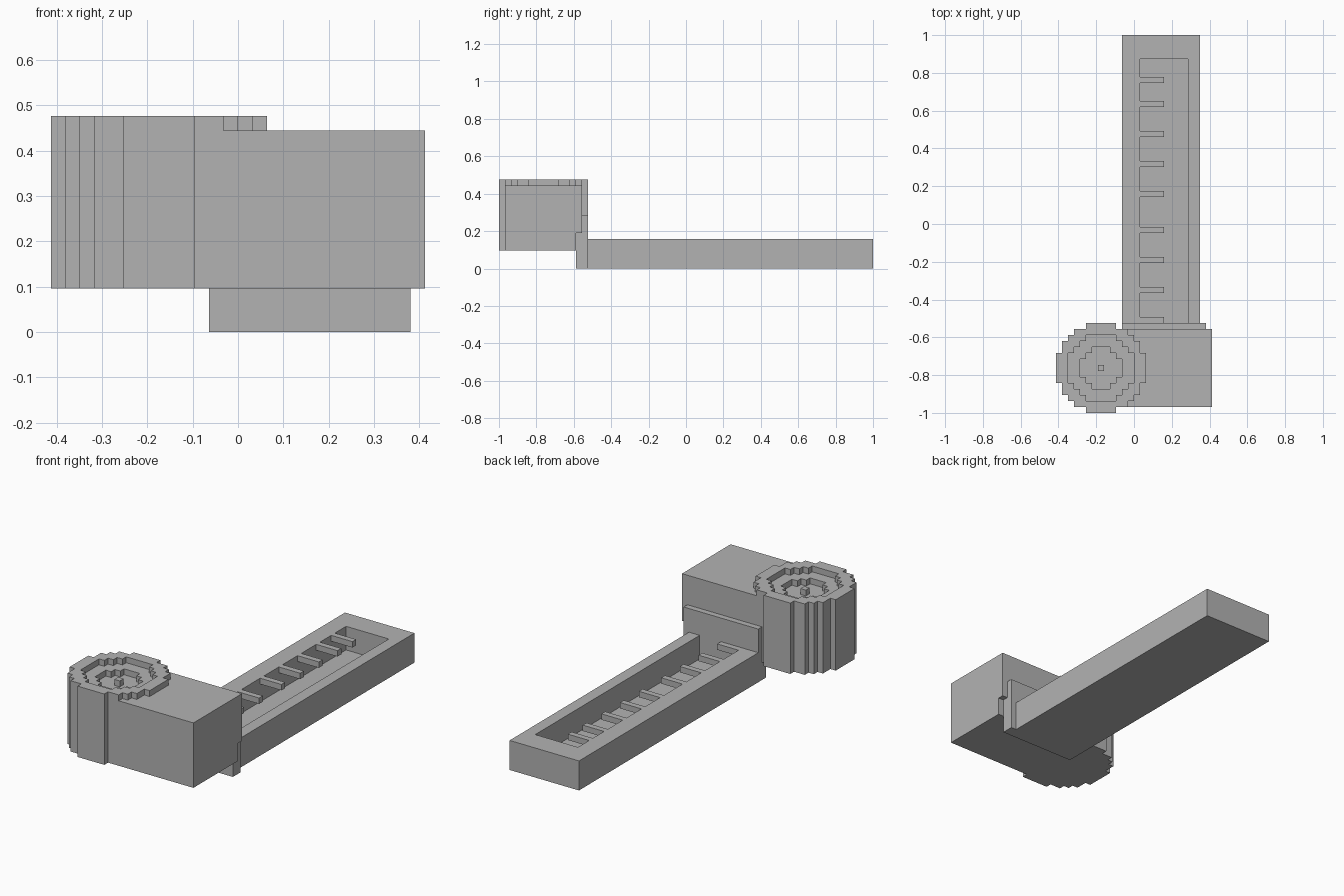
import bpy, bmesh
from mathutils import Vector

old = bpy.data.objects.get("Cube")
if old:
    bpy.data.objects.remove(old, do_unlink=True)

# Everything is laid out on a block grid, counted from the lower corner
U = 2 / 63
ORIGIN = Vector((13, 31.5, 0))

grey = bpy.data.materials.new("plain_grey")
grey.use_nodes = True
COLOUR = (0.45, 0.45, 0.45, 1)
grey.diffuse_color = COLOUR
grey.node_tree.nodes["Principled BSDF"].inputs["Base Color"].default_value = COLOUR


def finish(name, bm):
    """Turn grid coordinates into a finished object."""
    bmesh.ops.remove_doubles(bm, verts=bm.verts, dist=0.001)
    bmesh.ops.recalc_face_normals(bm, faces=bm.faces)
    for v in bm.verts:
        v.co = (v.co - ORIGIN) * U
    mesh = bpy.data.meshes.new(name)
    bm.to_mesh(mesh)
    bm.free()
    mesh.materials.append(grey)
    obj = bpy.data.objects.new(name, mesh)
    bpy.context.collection.objects.link(obj)
    return obj


def prism(name, profile, axis, start, end):
    """Extrude a profile along x (points are y, z) or along y (points are x, z)."""
    bm = bmesh.new()
    place = (lambda a, b: (start, a, b)) if axis == "x" else (lambda a, b: (a, start, b))
    face = bm.faces.new([bm.verts.new(place(a, b)) for a, b in profile])
    out = bmesh.ops.extrude_face_region(bm, geom=[face])
    step = Vector((end - start, 0, 0)) if axis == "x" else Vector((0, end - start, 0))
    for v in out["geom"]:
        if isinstance(v, bmesh.types.BMVert):
            v.co += step
    return finish(name, bm)


def block(name, x, y, z):
    rect = [(y[0], z[0]), (y[1], z[0]), (y[1], z[1]), (y[0], z[1])]
    return prism(name, rect, "x", *x)


# Stepped round drum with a two-level dished top and a centre pin
BASE, RIM, MID = 3, 15, 7


def drum_height(i, j):
    d = (i - MID) ** 2 + (j - MID) ** 2
    if d > 56:
        return BASE
    if d > 30:
        return RIM
    if d > 12 or d == 0:
        return RIM - 1
    return RIM - 2


bm = bmesh.new()


def quad(*points):
    bm.faces.new([bm.verts.new(p) for p in points])


for i in range(RIM):
    for j in range(RIM):
        h = drum_height(i, j)
        if h == BASE:
            continue
        ring = [(i, j), (i + 1, j), (i + 1, j + 1), (i, j + 1)]
        quad(*[(a, b, h) for a, b in ring])
        quad(*[(a, b, BASE) for a, b in reversed(ring)])
        for k, (di, dj) in enumerate([(0, -1), (1, 0), (0, 1), (-1, 0)]):
            low = drum_height(i + di, j + dj)
            if low < h:
                p, q = ring[k], ring[(k + 1) % 4]
                quad((*p, low), (*q, low), (*q, h), (*p, h))
finish("drum", bm)

# Body beside the drum, with a slot along its lower back edge
prism("body", [(1, 3), (13, 3), (13, 6), (14, 6), (14, 14), (1, 14)], "x", 12, 26)

# Hooked plate that sits in the slot
prism("hook_plate", [(13, 0), (15, 0), (15, 9), (14, 9), (14, 6), (13, 6)], "x", 11, 25)

# Long arm: open trough and solid end
prism("arm_trough", [(11, 0), (24, 0), (24, 5), (22, 5), (22, 1), (14, 1), (14, 5), (11, 5)],
      "y", 15, 59)
block("arm_end", (11, 24), (59, 63), (0, 5))

# Thin teeth standing out from one trough wall
for n, y in enumerate((15, 20, 25, 30, 36, 41, 46, 51, 55)):
    block(f"tooth_{n + 1}", (14, 18), (y, y + 1), (4, 5))
